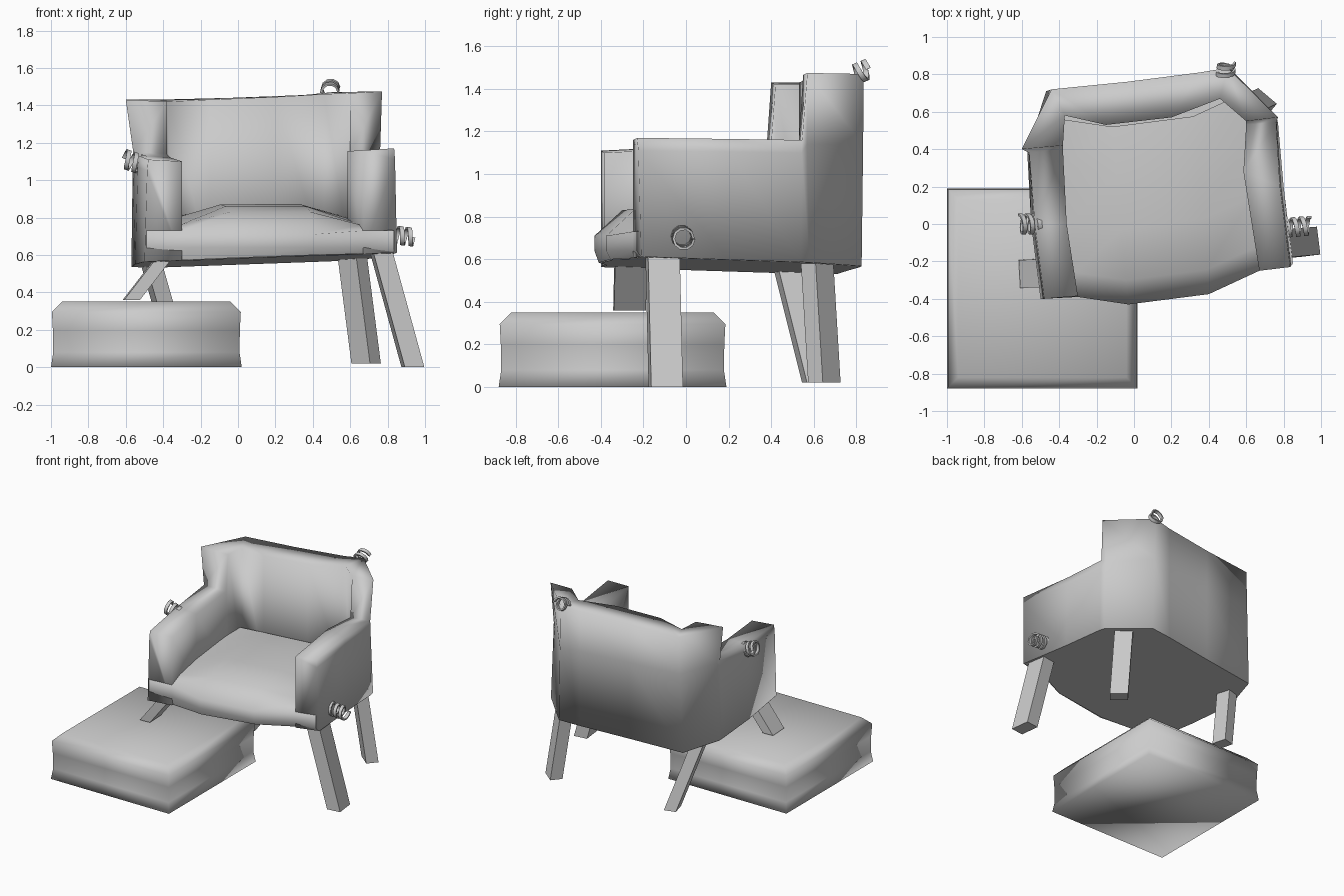
import bpy, bmesh, math
from mathutils import Vector, Matrix

if "Cube" in bpy.data.objects:
    bpy.data.objects.remove(bpy.data.objects["Cube"])


def finish(name, bm, angle=None):
    bmesh.ops.recalc_face_normals(bm, faces=bm.faces)
    me = bpy.data.meshes.new(name)
    bm.to_mesh(me)
    bm.free()
    ob = bpy.data.objects.new(name, me)
    bpy.context.collection.objects.link(ob)
    if angle:
        bpy.ops.object.select_all(action='DESELECT')
        ob.select_set(True)
        bpy.context.view_layer.objects.active = ob
        bpy.ops.object.shade_smooth_by_angle(angle=math.radians(angle))
    return ob


def loft(bm, rings, closed=True, caps=True):
    vs = [[bm.verts.new(p) for p in r] for r in rings]
    n = len(vs[0])
    for a, b in zip(vs, vs[1:]):
        for i in range(n if closed else n - 1):
            j = (i + 1) % n
            bm.faces.new((a[i], a[j], b[j], b[i]))
    if caps:
        bm.faces.new(vs[0])
        bm.faces.new(vs[-1])
    return vs


def base_z(x, y):
    return 0.572 + 0.04 * x - 0.03 * y


# Arms and back: one wall swept around the seat
# (bottom xy, outer top xy, inner top xy, top z, lean)
stations = [
    ((-.50, -.40), (-.48, -.40), (-.30, -.385), 1.11, 0),
    ((-.55, .00), (-.53, .00), (-.36, .00), 1.13, 0),
    ((-.57, .37), (-.56, .38), (-.38, .40), 1.15, 0),
    ((-.57, .40), (-.60, .40), (-.38, .42), 1.43, .2),
    ((-.47, .71), (-.44, .72), (-.37, .58), 1.43, 0),
    ((-.04, .76), (-.04, .76), (-.15, .53), 1.44, 0),
    ((.35, .81), (.35, .81), (.20, .57), 1.455, 0),
    ((.52, .825), (.50, .835), (.46, .67), 1.47, 0),
    ((.76, .58), (.77, .57), (.60, .55), 1.475, .2),
    ((.77, .54), (.76, .545), (.60, .53), 1.16, 0),
    ((.80, .20), (.78, .20), (.585, .28), 1.165, 0),
    ((.85, -.21), (.835, -.23), (.67, -.25), 1.17, 0),
]
rings = []
for b, o, i, z, lean in stations:
    mid = Vector(b).lerp(Vector(o), .7).lerp(Vector(i), lean)
    zb = base_z(*b)
    zi = base_z(*i)
    rings.append([(*b, zb), (*mid, min(1.14, z - .06)), (*o, z), (*i, z - .01), (*i, zi)])
bm = bmesh.new()
loft(bm, rings)
finish("arms_and_back", bm, 150)

# Underside panel
bm = bmesh.new()
under = [s[0] for s in stations] + [(.66, -.23), (.40, -.35), (-.03, -.40), (-.30, -.37)]
bm.faces.new([bm.verts.new((x, y, base_z(x, y) - .001)) for x, y in under])
finish("underside", bm)

# Seat with front apron
front = [(-.49, -.40), (-.30, -.39), (-.03, -.43), (.40, -.375), (.67, -.25), (.835, -.23)]
rows = [(.02, None, None), (0, .64, .64), (0, .71, .73), (.13, .83, .76),
        (.40, .86, .77), (.70, .87, .79), (.95, .84, .80)]
seat = []
for k, (dy, zm, ze) in enumerate(rows):
    row = []
    for c, (x, y) in enumerate(front):
        if k > 2:
            x = {0: -.43, 5: .70}.get(c, x) - .09 * dy
        if k == 6 and c == 5:
            dy = .88
        z = base_z(x, y) if zm is None else (zm if c in (2, 3) else ze)
        row.append((x, y + dy, z))
    seat.append(row)
bm = bmesh.new()
loft(bm, seat, closed=False, caps=False)
finish("seat", bm, 120)


# Splayed legs, one snapped short
def leg(name, top, bottom, w, d, rot):
    m = Matrix.Rotation(math.radians(rot), 3, 'Z')
    corners = [m @ Vector((sx * w / 2, sy * d / 2, 0)) for sx, sy in ((-1, -1), (1, -1), (1, 1), (-1, 1))]
    bm = bmesh.new()
    loft(bm, [[Vector(p) + c for c in corners] for p in (top, bottom)])
    finish(name, bm)


leg("front_left_broken_leg", (-.40, -.26, .58), (-.57, -.265, .36), .085, .15, 3)
leg("front_right_leg", (.765, -.11, .62), (.935, -.095, 0), .105, .15, 7)
leg("back_left_leg", (-.465, .475, .56), (-.31, .61, .02), .09, .11, 15)
leg("back_right_leg", (.61, .615, .60), (.685, .65, .02), .13, .09, -40)

# Loose cushion on the floor
bm = bmesh.new()
cush = []
for z, inset in ((0, 0), (.08, .012), (.20, .01), (.295, .005), (.35, .06)):
    x0, x1, y0, y1 = -1 + inset, .02 - inset, -.88 + inset, .19 - inset
    cush.append([(x0, y0, z), (x1, y0, z), (x1, y1, z), (x0, y1, z)])
loft(bm, cush)
finish("loose_cushion", bm, 150)


# Popped springs: thin flat ribbon wound into a coil
def spring(name, a, b, turns, r, start=0):
    a, b = Vector(a), Vector(b)
    q = (b - a).to_track_quat('Z', 'Y')
    n = int(turns * 10)
    cs = []
    for i in range(n + 1):
        t = math.tau * i / 10 + start
        u = Vector((math.cos(t), math.sin(t), 0))
        c = a.lerp(b, i / n)
        cs.append([c + q @ (u * (r + dr) + Vector((0, 0, dz)))
                   for dr, dz in ((-.006, -.012), (.006, -.012), (.006, .012), (-.006, .012))])
    bm = bmesh.new()
    loft(bm, cs)
    finish(name, bm, 40)


spring("left_arm_spring", (-.51, 0, 1.08), (-.61, 0, 1.115), 2.5, .05)
spring("right_arm_spring", (.81, -.02, .71), (.94, -.01, .695), 3, .047)
spring("back_spring", (.49, .80, 1.47), (.495, .86, 1.495), 1.5, .045)
